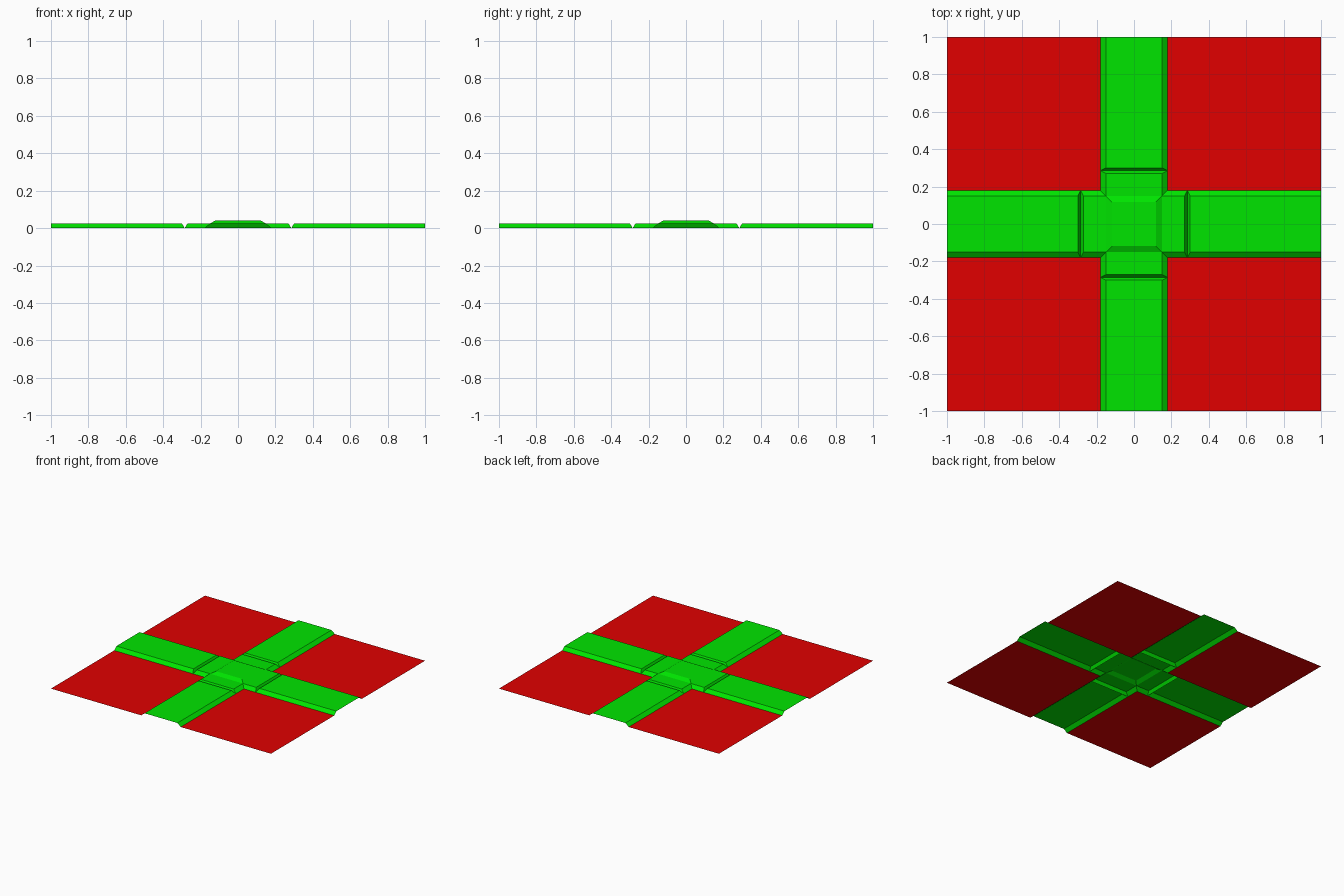
import bpy, bmesh
from mathutils import Matrix, Vector
from math import pi

if "Cube" in bpy.data.objects:
    bpy.data.objects.remove(bpy.data.objects["Cube"])

H, TOP = 0.025, 0.042      # height of raised strips, height of centre pad
A, B = 0.15, 0.18          # half width of strip: top, base
G0, G1, G2 = 0.27, 0.285, 0.30   # groove across each strip


def material(name, rgb):
    m = bpy.data.materials.new(name)
    m.diffuse_color = (*rgb, 1)
    m.use_nodes = True
    m.node_tree.nodes["Principled BSDF"].inputs["Base Color"].default_value = m.diffuse_color
    return m


green = material("green", (0.0, 0.78, 0.0))
red = material("red", (0.75, 0.0, 0.0))


def sheet(name, faces, mat, turns=4, extra=()):
    """Open shell made of faces repeated around z by quarter turns."""
    bm = bmesh.new()
    jobs = [(f, k) for k in range(turns) for f in faces] + [(f, 0) for f in extra]
    for pts, k in jobs:
        rot = Matrix.Rotation(k * pi / 2, 3, 'Z')
        f = bm.faces.new([bm.verts.new(rot @ Vector(p)) for p in pts])
        f.normal_update()
        if f.normal.z < 0:
            f.normal_flip()
    bmesh.ops.remove_doubles(bm, verts=bm.verts, dist=1e-5)
    me = bpy.data.meshes.new(name)
    bm.to_mesh(me)
    bm.free()
    me.materials.append(mat)
    bpy.context.collection.objects.link(bpy.data.objects.new(name, me))


def both_sides(face):
    return [face, [(x, -y, z) for x, y, z in face]]


# Long outer strips with sloped edges and a sloped inner end
sheet("outer_strips", [
    [(G2, -A, H), (1, -A, H), (1, A, H), (G2, A, H)],
    [(G1, -B, 0), (G2, -A, H), (G2, A, H), (G1, B, 0)],
    *both_sides([(G2, A, H), (1, A, H), (1, B, 0), (G1, B, 0)]),
], green)

# Short inner blocks around the centre, mitred together at the corners
sheet("inner_blocks", [
    [(A, -A, H), (G0, -A, H), (G0, A, H), (A, A, H)],
    [(G0, -A, H), (G1, -B, 0), (G1, B, 0), (G0, A, H)],
    *both_sides([(A, A, H), (G0, A, H), (G1, B, 0), (B, B, 0)]),
], green)

# Raised square pad in the middle
P = 0.117
sheet("centre_pad", [[(A, -A, H), (A, A, H), (P, P, TOP), (P, -P, TOP)]], green,
      extra=[[(-P, -P, TOP), (P, -P, TOP), (P, P, TOP), (-P, P, TOP)]])

# Flat corner plots
sheet("corner_plots", [[(B, B, 0), (1, B, 0), (1, 1, 0), (B, 1, 0)]], red)
